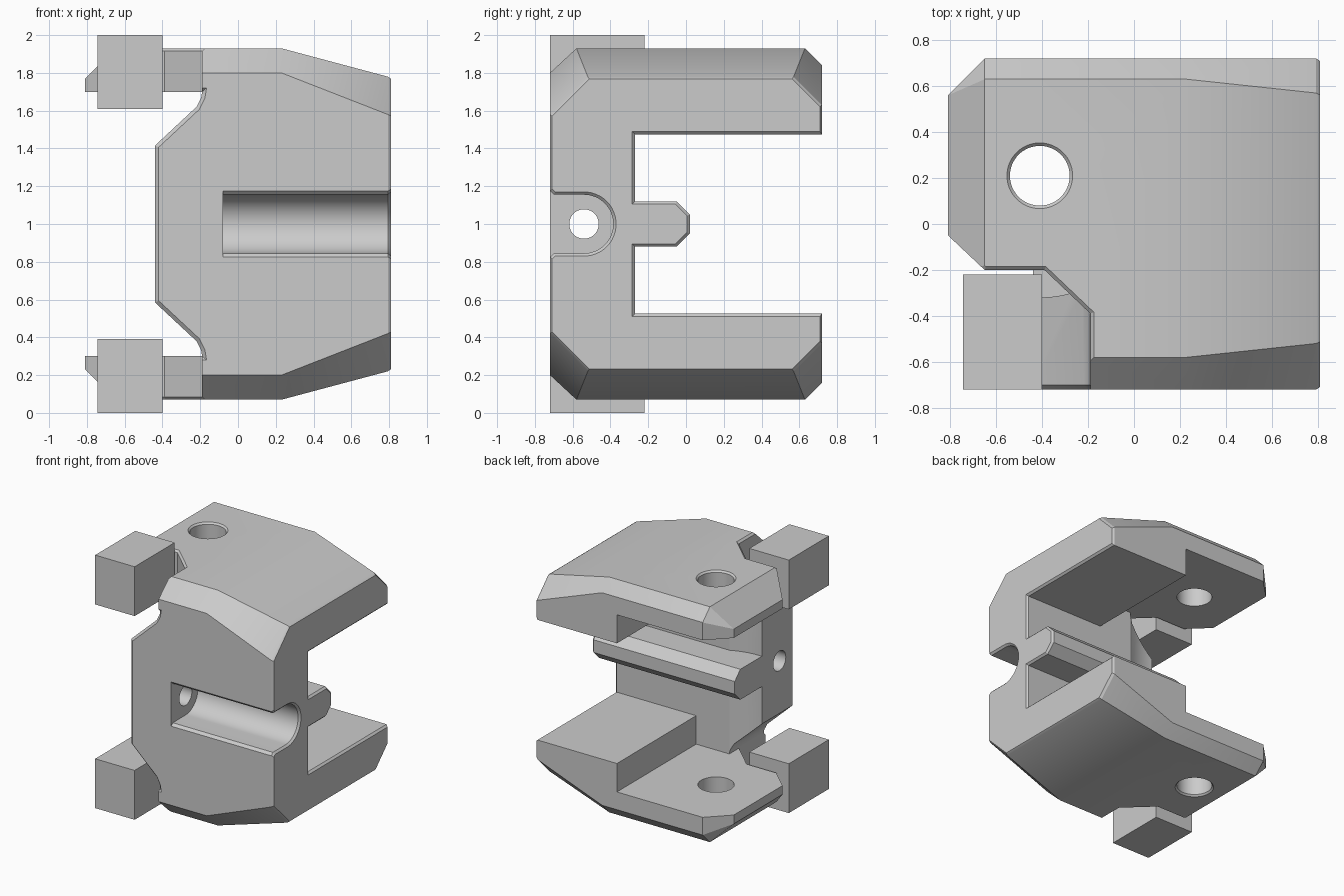
import bpy, bmesh, math
from mathutils import Vector

old = bpy.data.objects.get("Cube")
if old:
    bpy.data.objects.remove(old, do_unlink=True)

grey = bpy.data.materials.new("plain_grey")
grey.use_nodes = True
grey.diffuse_color = (0.6, 0.6, 0.6, 1)
grey.node_tree.nodes["Principled BSDF"].inputs["Base Color"].default_value = (0.6, 0.6, 0.6, 1)


def finish(name, bm):
    bmesh.ops.recalc_face_normals(bm, faces=bm.faces)
    mesh = bpy.data.meshes.new(name)
    bm.to_mesh(mesh)
    bm.free()
    mesh.materials.append(grey)
    ob = bpy.data.objects.new(name, mesh)
    bpy.context.collection.objects.link(ob)
    return ob


def grow(pts, d):
    """Offset a closed outline outward by d with mitred corners."""
    n = len(pts)
    area = sum(pts[i - 1][0] * pts[i][1] - pts[i][0] * pts[i - 1][1] for i in range(n))
    s = 1 if area > 0 else -1
    out = []
    for i in range(n):
        p, a, b = (Vector(pts[k]) for k in (i, i - 1, (i + 1) % n))
        e, f = (p - a).normalized(), (b - p).normalized()
        n1, n2 = Vector((e.y, -e.x)) * s, Vector((f.y, -f.x)) * s
        out.append(p + (n1 + n2) * d / (1 + n1.dot(n2)))
    return out


def prism(name, pts, axis, a, b, flare=0):
    """Extrude an outline along an axis, optionally flaring it at end b."""
    place = {"x": lambda p, t: (t, p[0], p[1]),
             "y": lambda p, t: (p[0], t, p[1]),
             "z": lambda p, t: (p[0], p[1], t)}[axis]
    sections = [(a, pts), (b, pts)]
    if flare:
        mid = b - math.copysign(flare, b - a)
        sections = [(a, pts), (mid, pts), (b, grow(pts, flare))]
    bm = bmesh.new()
    rings = [[bm.verts.new(place(p, t)) for p in sec] for t, sec in sections]
    n = len(pts)
    for r, q in zip(rings, rings[1:]):
        for i in range(n):
            j = (i + 1) % n
            bm.faces.new((r[i], r[j], q[j], q[i]))
    bm.faces.new(rings[0])
    bm.faces.new(rings[-1])
    return finish(name, bm)


def circle(cx, cy, r, n=64):
    return [(cx + r * math.cos(math.tau * i / n), cy + r * math.sin(math.tau * i / n))
            for i in range(n)]


def rect(x0, x1, y0, y1):
    return [(x0, y0), (x1, y0), (x1, y1), (x0, y1)]


def mirrored(pts):
    """Complete an upper half outline by reflecting it about z = 1."""
    return pts + [(u, 2 - v) for u, v in reversed(pts)]


# Faceted outer envelope of the clamp body
full = mirrored([(-0.72, 1.8), (-0.58, 1.93), (0.63, 1.93), (0.72, 1.84)])
tip = mirrored([(-0.72, 1.58), (-0.52, 1.78), (0.57, 1.78), (0.72, 1.63)])
small_tip = [(y * 0.985, 1 + (z - 1) * 0.985) for y, z in tip]
left_end = mirrored([(-0.72, 1.77), (0.56, 1.77)])
bm = bmesh.new()
for x, sec in ((-0.81, left_end), (-0.65, full), (0.23, full), (0.793, tip), (0.81, small_tip)):
    for y, z in sec:
        bm.verts.new((x, y, z))
hull = bmesh.ops.convex_hull(bm, input=bm.verts)
loose = [v for v in bm.verts if not v.link_faces]
bmesh.ops.delete(bm, geom=loose, context="VERTS")
bmesh.ops.dissolve_limit(bm, angle_limit=0.01, verts=bm.verts, edges=bm.edges)
body = finish("clamp_body", bm)

cutters = []

# Rear opening that leaves the middle rib
opening = mirrored([(1, 1.475), (-0.27, 1.475), (-0.27, 1.12), (-0.05, 1.12), (0.02, 1.05)])
cutters.append(prism("opening_cutter", opening, "x", -1, 0.83, 0.035))

# Thinner jaw ends and round clearance behind the wall, above and below the rib
for z0, z1 in ((0.3, 0.88), (1.12, 1.7)):
    cutters.append(prism("jaw_cutter", rect(-1, 0.1, -0.27, 1), "z", z0, z1))
    cutters.append(prism("clearance_cutter", circle(-0.41, 0.18, 0.5), "z", z0, z1))

# Shaped side edge of the front wall
side = mirrored([(-1.1, 1.7), (-0.19, 1.7), (-0.195, 1.67), (-0.22, 1.62), (-0.44, 1.415)])
cutters.append(prism("wall_side_cutter", side, "y", 0.1, -0.74, 0.04))

# Corner pockets in the jaws
pocket = [(-1, 0.13), (-0.65, -0.2), (-0.39, -0.2), (-0.19, -0.39), (-0.19, -0.9), (-1, -0.9)]
cutters.append(prism("pocket_cutter", pocket, "z", 1.69, 1.95, 0.035))
cutters.append(prism("pocket_cutter", pocket, "z", 0.31, 0.05, 0.035))

# Rounded front groove and its end hole
arc = [(-0.54 + 0.155 * math.sin(math.pi * i / 32), 1 + 0.155 * math.cos(math.pi * i / 32))
       for i in range(33)]
groove = [(-0.76, 1.215), (-0.70, 1.155)] + arc + [(-0.70, 0.845), (-0.76, 0.785)]
cutters.append(prism("groove_cutter", groove, "x", -0.08, 0.83, 0.035))
cutters.append(prism("end_hole_cutter", circle(-0.54, 1, 0.078, 32), "x", -1, 0.05))

# Bolt holes through both jaws
for end in (1.95, 0.05):
    cutters.append(prism("bolt_hole_cutter", circle(-0.41, 0.21, 0.13), "z", 1, end, 0.033))

bpy.context.view_layer.objects.active = body
for c in cutters:
    c.hide_render = True
    mod = body.modifiers.new("cut", "BOOLEAN")
    mod.operation = "DIFFERENCE"
    mod.solver = "EXACT"
    mod.object = c
    bpy.ops.object.modifier_apply(modifier=mod.name)
for c in cutters:
    bpy.data.objects.remove(c, do_unlink=True)

for ob in bpy.context.selected_objects:
    ob.select_set(False)
body.select_set(True)
bpy.ops.object.shade_smooth_by_angle(angle=math.radians(25))

# Separate corner blocks
for name, z0, z1 in (("upper_block", 1.61, 2), ("lower_block", 0, 0.39)):
    prism(name, rect(-0.745, -0.4, -0.72, -0.22), "z", z0, z1)
